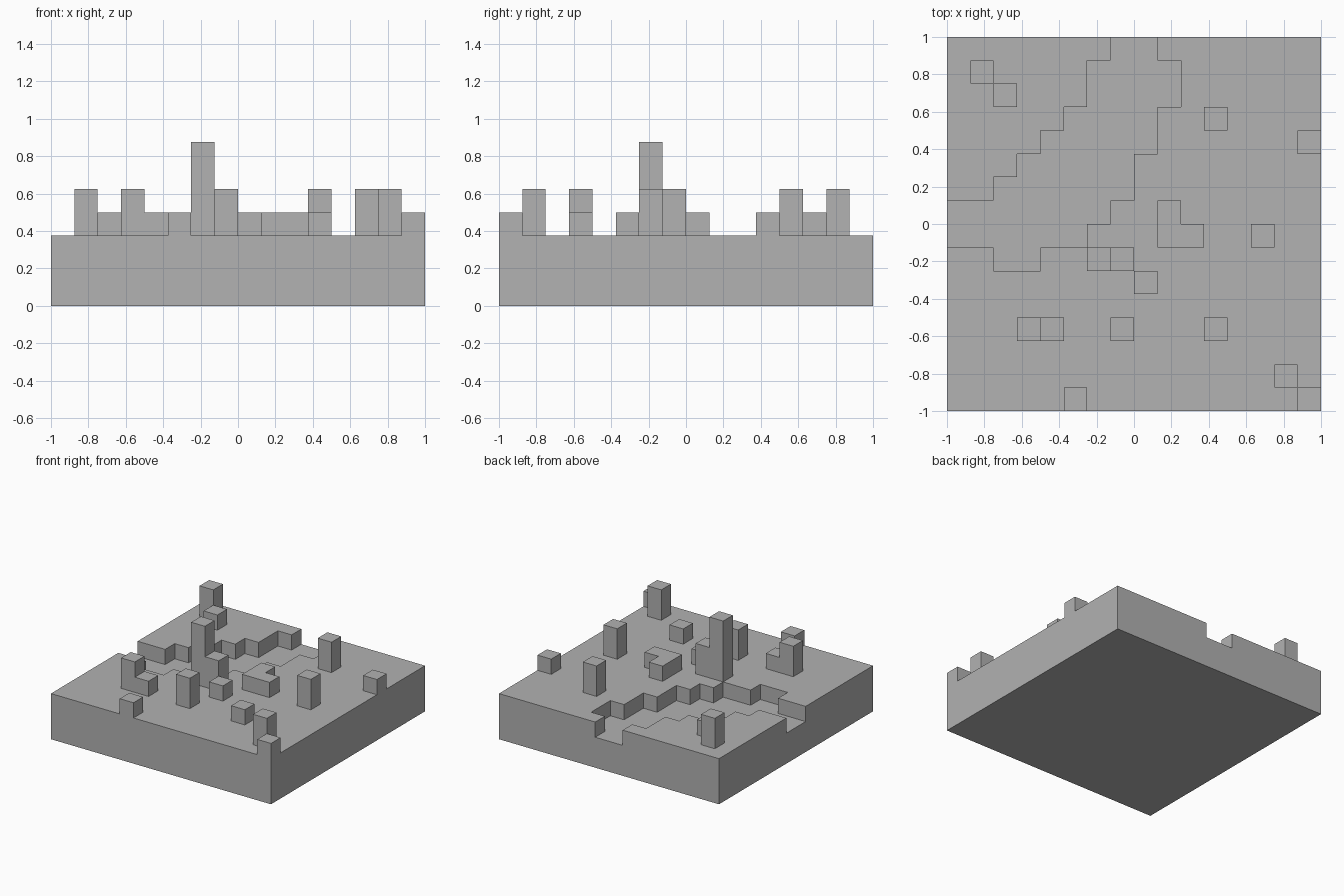
import bpy
import bmesh

CELL = 0.125          # the whole model sits on a 16 x 16 cell grid
GROUND = 3            # ground height in cells

old = bpy.data.objects.get("Cube")
if old:
    bpy.data.objects.remove(old, do_unlink=True)

# Single plain grey
grey = bpy.data.materials.new("stone_grey")
grey.use_nodes = True
colour = (0.445, 0.445, 0.445, 1)
grey.diffuse_color = colour
grey.node_tree.nodes["Principled BSDF"].inputs["Base Color"].default_value = colour


def prism(name, outline, bottom, top, closed=True):
    """Extrude a flat outline, given in cells, from bottom to top."""
    bm = bmesh.new()
    base = bm.faces.new([bm.verts.new((x * CELL, y * CELL, bottom * CELL)) for x, y in outline])
    result = bmesh.ops.extrude_face_region(bm, geom=[base], use_keep_orig=True)
    moved = [v for v in result["geom"] if isinstance(v, bmesh.types.BMVert)]
    bmesh.ops.translate(bm, verts=moved, vec=(0, 0, (top - bottom) * CELL))
    bmesh.ops.recalc_face_normals(bm, faces=bm.faces)
    if not closed:    # the underside rests on the ground
        bm.faces.remove(min(bm.faces, key=lambda f: f.calc_center_median().z))
    mesh = bpy.data.meshes.new(name)
    bm.to_mesh(mesh)
    bm.free()
    mesh.materials.append(grey)
    obj = bpy.data.objects.new(name, mesh)
    bpy.context.collection.objects.link(obj)
    return obj


def square(x, y, size=1):
    return [(x, y), (x + size, y), (x + size, y + size), (x, y + size)]


# Ground slab with a stepped river channel cut one cell deep
ground = prism("ground", square(-8, -8, 16), 0, GROUND)
north_bank = [(-9, 1), (-6, 1), (-6, 2), (-5, 2), (-5, 3), (-4, 3), (-4, 4),
              (-3, 4), (-3, 5), (-2, 5), (-2, 7), (-1, 7), (-1, 9)]
south_bank = [(1, 9), (1, 7), (2, 7), (2, 5), (1, 5), (1, 3), (0, 3), (0, 1),
              (-1, 1), (-1, 0), (-2, 0), (-2, -1), (-4, -1), (-4, -2),
              (-6, -2), (-6, -1), (-9, -1)]
channel = prism("river_cutter", north_bank + south_bank, GROUND - 1, GROUND + 1)
channel.hide_render = True
cut = ground.modifiers.new("river", "BOOLEAN")
cut.operation = "DIFFERENCE"
cut.solver = "EXACT"
cut.object = channel
bpy.context.view_layer.update()
evaluated = ground.evaluated_get(bpy.context.evaluated_depsgraph_get())
carved = bpy.data.meshes.new_from_object(evaluated)
ground.modifiers.clear()
ground.data = carved
bpy.data.objects.remove(channel, do_unlink=True)

# Square blocks standing on the ground, grouped by height in cells
blocks = {
    "low_block": (1, [(-6, 5), (7, 3), (0, -3), (-4, -5), (3, -5), (-3, -8), (7, -8)]),
    "post": (2, [(-7, 6), (3, 4), (5, -1), (-1, -2), (-5, -5), (-1, -5), (6, -7)]),
    "tower": (4, [(-2, -2)]),
}
for name, (height, places) in blocks.items():
    for number, (x, y) in enumerate(places, 1):
        prism(f"{name}_{number}", square(x, y), GROUND, GROUND + height, closed=False)

# L-shaped low wall
prism("corner_wall", [(1, -1), (3, -1), (3, 0), (2, 0), (2, 1), (1, 1)],
      GROUND, GROUND + 1, closed=False)
